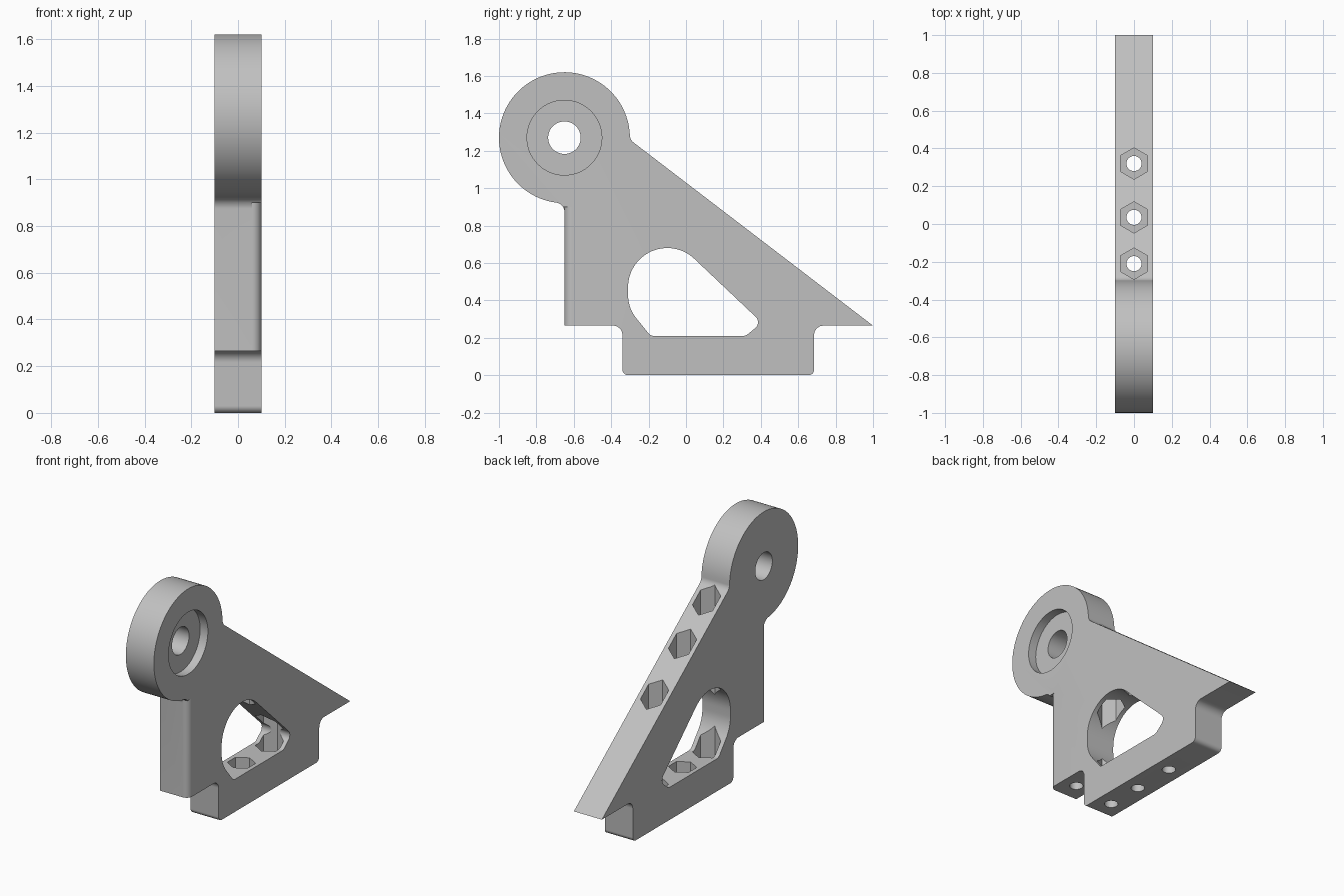
import bpy, bmesh, math
from mathutils import Matrix, Vector

if "Cube" in bpy.data.objects:
    bpy.data.objects.remove(bpy.data.objects["Cube"], do_unlink=True)

HALF = 0.1            # half thickness of the plate
PIVOT = (-0.65, 1.27)  # centre of the round eye
LEDGE = 0.265         # height of the lower ledges

grey = bpy.data.materials.new("plain grey")
grey.use_nodes = True
grey.diffuse_color = (0.53, 0.53, 0.53, 1)
grey.node_tree.nodes["Principled BSDF"].inputs["Base Color"].default_value = grey.diffuse_color


def arc(centre, r, start, end, steps=10):
    angles = [math.radians(start + (end - start) * i / steps) for i in range(steps + 1)]
    return [(centre[0] + r * math.cos(a), centre[1] + r * math.sin(a)) for a in angles]


def prism(name, points, axis, low, high):
    """Extrude a closed outline along x (points are y, z) or z (points are x, y)."""
    def place(p):
        return (low, *p) if axis == "x" else (*p, low)
    bm = bmesh.new()
    face = bm.faces.new([bm.verts.new(place(p)) for p in points])
    new = bmesh.ops.extrude_face_region(bm, geom=[face])["geom"]
    shift = Vector((high - low, 0, 0)) if axis == "x" else Vector((0, 0, high - low))
    bmesh.ops.translate(bm, vec=shift, verts=[v for v in new if isinstance(v, bmesh.types.BMVert)])
    bmesh.ops.recalc_face_normals(bm, faces=bm.faces)
    mesh = bpy.data.meshes.new(name)
    bm.to_mesh(mesh)
    bm.free()
    obj = bpy.data.objects.new(name, mesh)
    mesh.materials.append(grey)
    bpy.context.collection.objects.link(obj)
    return obj


def ring(centre, r, sides, turn=0):
    return arc(centre, r, turn, turn + 360, sides)[:-1]


# Bracket outline: slope, eye, front edge, foot
outline = [(1, LEDGE)]
outline += arc((-0.25, 1.284), 0.05, 232.6, 182)
outline += arc(PIVOT, 0.35, 2, 262.8, 72)[1:]
outline += arc((-0.70, 0.873), 0.05, 82.8, 0)[1:]
outline += [(-0.65, LEDGE)]
outline += arc((-0.39, LEDGE - 0.05), 0.05, 90, 0)
outline += arc((-0.31, 0.03), 0.03, 180, 270)
outline += arc((0.655, 0.03), 0.03, 270, 360)
outline += arc((0.735, LEDGE - 0.05), 0.05, 180, 90)
bracket = prism("bracket", outline, "x", -HALF, HALF)

# Window through the plate
window = arc((-0.10, 0.47), 0.21, 46.6, 180, 28)
window += arc((-0.11, 0.43), 0.20, 180, 220)
window += arc((-0.17, 0.25), 0.04, 220, 270)
window += arc((0.305, 0.25), 0.04, 270, 305)
window += arc((0.345, 0.283), 0.04, 305, 406.6)
cutters = [prism("window_cutter", window, "x", -0.2, 0.2)]

# Pivot hole and its counterbore
cutters.append(prism("pivot_hole_cutter", ring(PIVOT, 0.087, 48), "x", -0.2, 0.2))
cutters.append(prism("counterbore_cutter", ring(PIVOT, 0.2, 64), "x", HALF - 0.055, 0.2))

# Vertical bolt holes with hexagonal pockets
for y in (-0.21, 0.035, 0.32):
    cutters.append(prism("hex_pocket_cutter", ring((0, y), 0.083, 6, 90), "z", 0.1, 1.5))
    cutters.append(prism("bolt_hole_cutter", ring((0, y), 0.04, 32), "z", -0.1, 0.15))
cutters.append(prism("ledge_hole_cutter", ring((0, -0.53), 0.04, 32), "z", 0.1, 0.5))

# Rounding of one front edge
rounding = [(0.12, -0.67), (0.12, -0.61)] + arc((0.06, -0.61), 0.04, 0, -90) + [(0.06, -0.67)]
cutters.append(prism("edge_round_cutter", rounding, "z", 0.2, 0.9))

# Cut everything and remove the helpers
bpy.context.view_layer.objects.active = bracket
for cutter in cutters:
    cutter.hide_render = True
    mod = bracket.modifiers.new("cut", "BOOLEAN")
    mod.operation = "DIFFERENCE"
    mod.solver = "EXACT"
    mod.object = cutter
    bpy.ops.object.modifier_apply(modifier=mod.name)
    bpy.data.objects.remove(cutter, do_unlink=True)

bpy.ops.object.select_all(action="DESELECT")
bracket.select_set(True)
bpy.ops.object.shade_smooth_by_angle(angle=math.radians(30))
